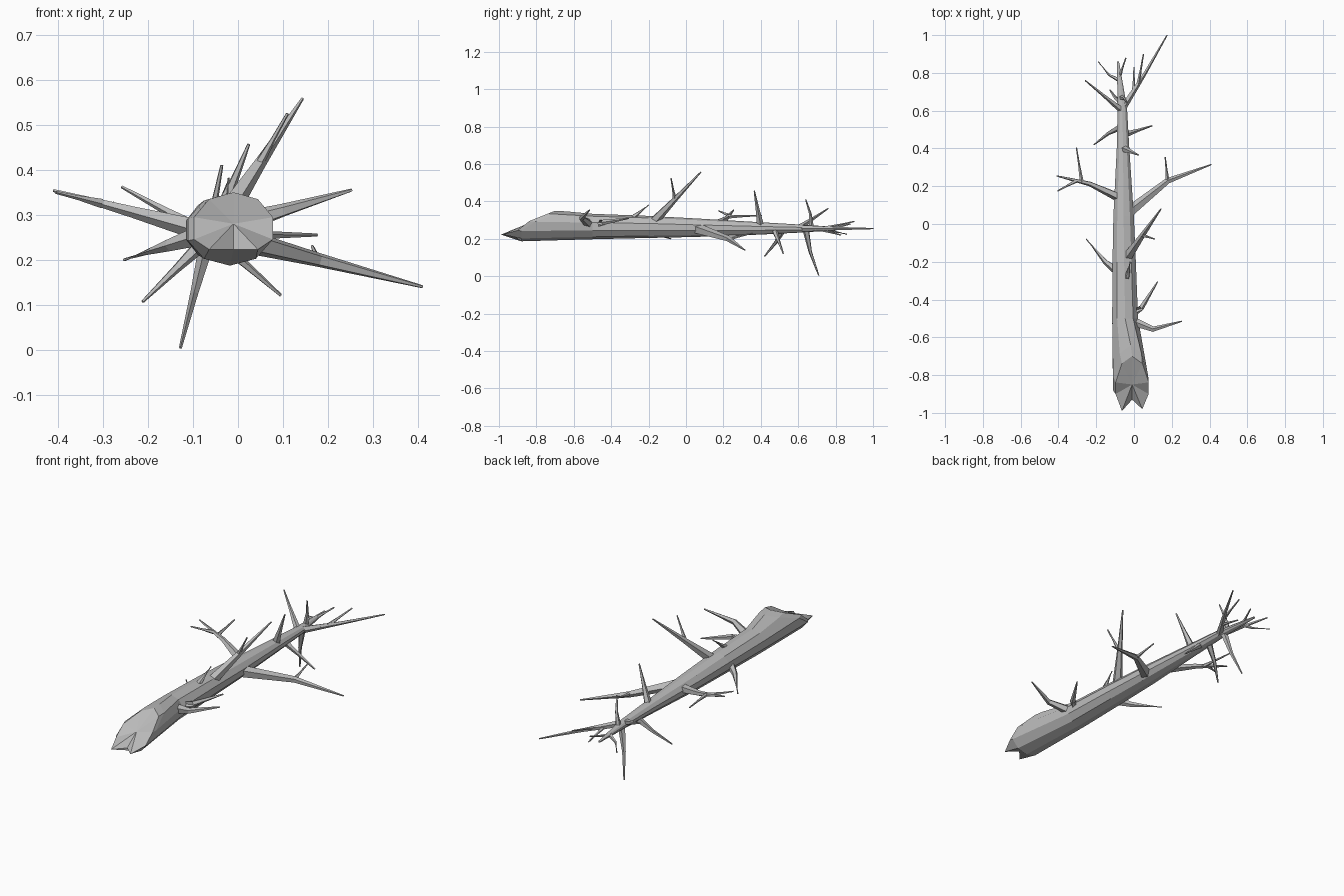
import bpy, bmesh, math
from mathutils import Vector

cube = bpy.data.objects.get("Cube")
if cube:
    bpy.data.objects.remove(cube)

bark = bpy.data.materials.new("grey_bark")
bark.use_nodes = True
grey = (0.5, 0.5, 0.5, 1)
bark.diffuse_color = grey
bark.node_tree.nodes["Principled BSDF"].inputs["Base Color"].default_value = grey


def circle(sides):
    """Cosine and sine pairs around a full turn, starting half a side in."""
    angles = (math.tau * (i + 0.5) / sides for i in range(sides))
    return [(math.cos(angle), math.sin(angle)) for angle in angles]


def loft(name, rings, start, end):
    """Skin a list of point rings and close both ends to a point."""
    bm = bmesh.new()
    loops = [[bm.verts.new(point) for point in ring] for ring in rings]
    for near, far in zip(loops, loops[1:]):
        for i in range(len(near)):
            bm.faces.new((near[i - 1], near[i], far[i], far[i - 1]))
    for loop, centre in ((loops[0], start), (loops[-1], end)):
        middle = bm.verts.new(centre)
        for i in range(len(loop)):
            bm.faces.new((loop[i - 1], loop[i], middle))
    bmesh.ops.recalc_face_normals(bm, faces=bm.faces)
    mesh = bpy.data.meshes.new(name)
    bm.to_mesh(mesh)
    bm.free()
    mesh.materials.append(bark)
    bpy.context.collection.objects.link(bpy.data.objects.new(name, mesh))


# Trunk taper: y, centre x, centre z, half width, half height
sections = [(-0.5, -0.047, 0.266, 0.072, 0.068), (-0.2, -0.052, 0.264, 0.065, 0.059),
            (0.04, -0.055, 0.26, 0.057, 0.05), (0.4, -0.058, 0.256, 0.035, 0.033),
            (0.62, -0.062, 0.255, 0.026, 0.021), (0.86, -0.085, 0.255, 0.006, 0.005)]


def trunk_centre(y):
    """Point on the trunk's centre line at a given length."""
    for near, far in zip(sections, sections[1:]):
        if near[0] <= y <= far[0]:
            break
    near, far = (Vector((s[1], s[0], s[2])) for s in (near, far))
    return near.lerp(far, (y - near.y) / (far.y - near.y))


# Broken end: a slanted cut with two splinters and a notch at the bottom
splinters = {6: -0.09, 7: -0.03, 8: -0.08}
rim, collar = [], []
for i, (c, s) in enumerate(circle(10)):
    rise = max(0, s)
    rim.append((0.092 * c - 0.01, 0.2 * rise - 0.9 + splinters.get(i, 0),
                max(0.223, 0.27 + 0.08 * s)))
    collar.append((0.098 * c - 0.018, 0.24 * rise - 0.88, 0.267 + 0.08 * s))
body = [[(cx + rx * c, y, cz + rz * s) for c, s in circle(10)]
        for y, cx, cz, rx, rz in sections]
loft("trunk", [rim, collar] + body, (-0.01, -0.85, 0.28), trunk_centre(0.86))


def limb(name, base, tip, radius, bend):
    """Tapered faceted limb, bent along y halfway; returns its middle and tip."""
    tip = Vector(tip)
    middle = base.lerp(tip, 0.5) + Vector((0, bend, 0))
    rings = []
    for point, direction, thick in ((base, middle - base, radius),
                                    (middle, tip - base, radius / 2),
                                    (tip, tip - middle, 0.0035)):
        direction.normalize()
        side = direction.orthogonal().normalized()
        other = direction.cross(side)
        rings.append([point + thick * (side * c + other * s) for c, s in circle(5)])
    loft(name, rings, base, tip)
    return middle, tip


def branch(name, y, tip, radius, bend=-0.02):
    """Limb growing out of the trunk's centre line."""
    return limb(name, trunk_centre(y), tip, radius, bend)


def twig(name, parent, along, tip):
    """Thin limb growing from a place near the parent's middle."""
    middle, end = parent
    limb(name, middle.lerp(end, along), tip, 0.011, 0)


# Large limbs with their side twigs
parent = branch("left_limb", 0.04, (0.41, 0.315, 0.14), 0.033, 0.05)
twig("left_limb_twig", parent, 0, (0.165, 0.355, 0.23))
parent = branch("right_limb", 0.13, (-0.41, 0.255, 0.354), 0.027, 0.02)
twig("right_limb_rear_twig", parent, 0.25, (-0.305, 0.405, 0.325))
twig("right_limb_front_twig", parent, 0.4, (-0.405, 0.175, 0.35))
parent = branch("upper_limb", -0.2, (0.143, 0.08, 0.558), 0.03, 0)
twig("upper_limb_twig", parent, 0, (0.11, -0.08, 0.525))
parent = branch("long_tail_limb", 0.61, (0.175, 1, 0.255), 0.019, -0.01)
twig("long_tail_upper_twig", parent, -0.3, (0.05, 0.9, 0.293))
twig("long_tail_lower_twig", parent, -0.5, (0, 0.83, 0.22))

# Single branches along the thick part of the trunk
branch("front_left_branch", -0.5, (0.253, -0.515, 0.355), 0.03, -0.05)
branch("front_left_rear_branch", -0.5, (0.125, -0.305, 0.31), 0.03, -0.04)
branch("upper_stub", -0.31, (-0.02, -0.2, 0.38), 0.026)
branch("right_branch", -0.28, (-0.253, -0.08, 0.2), 0.028)

# Single branches around the thin part
branch("upper_rear_branch", 0.4, (0.024, 0.365, 0.457), 0.022, 0)
branch("lower_right_branch", 0.52, (-0.212, 0.42, 0.107), 0.02, 0.01)
branch("lower_left_branch", 0.47, (0.095, 0.52, 0.121), 0.018, 0)
branch("hanging_branch", 0.64, (-0.128, 0.71, 0.004), 0.019, -0.01)
branch("upper_tail_branch", 0.67, (-0.036, 0.64, 0.41), 0.015, 0.01)
branch("right_tail_branch", 0.6, (-0.258, 0.76, 0.362), 0.018, 0)
branch("right_tip_twig", 0.76, (-0.19, 0.86, 0.225), 0.012)
branch("left_tip_twig", 0.78, (-0.043, 0.88, 0.28), 0.01, 0)
